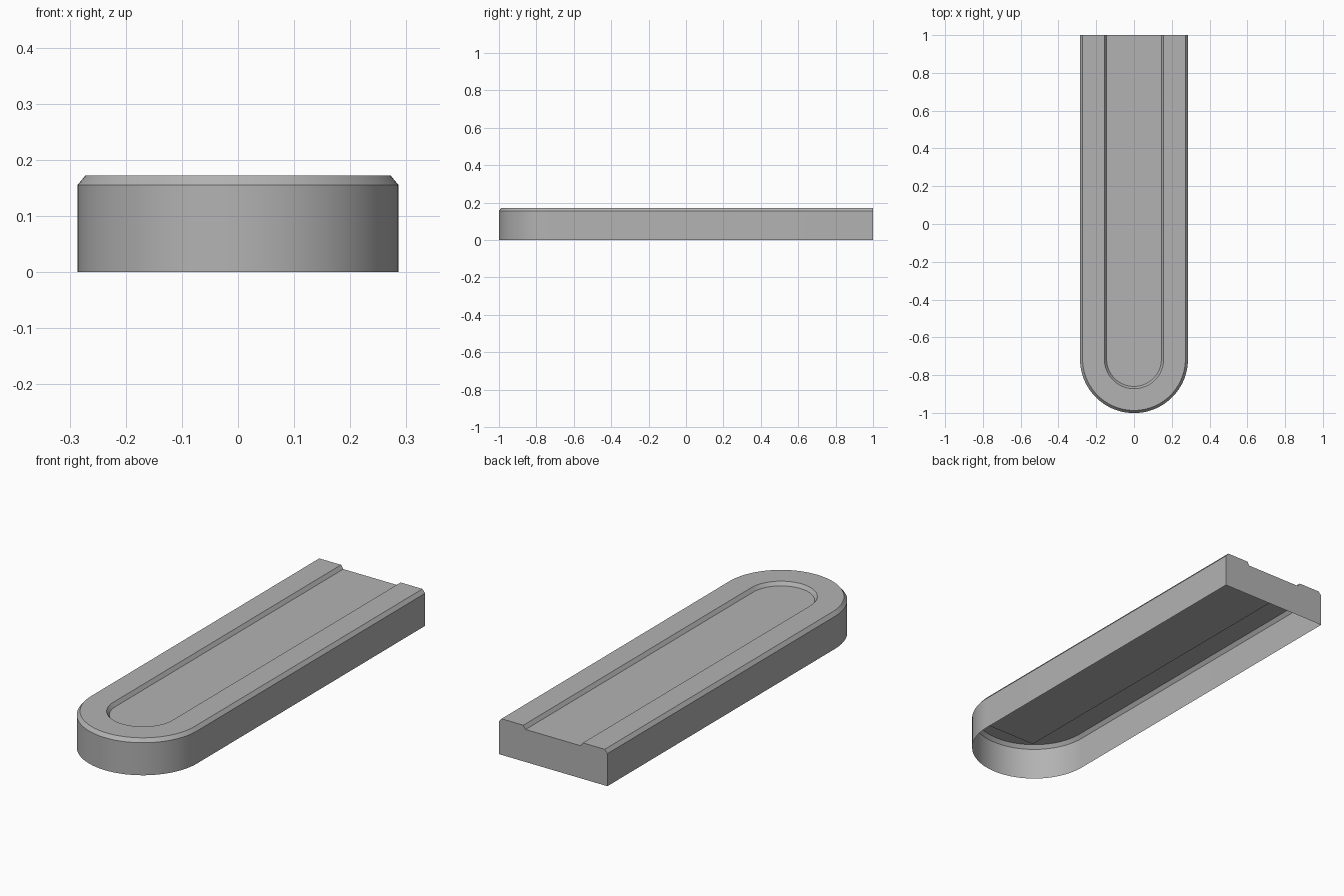
import bpy, bmesh, math

cube = bpy.data.objects.get("Cube")
if cube:
    bpy.data.objects.remove(cube, do_unlink=True)

BACK, ARC_Y, SEGMENTS = 1.0, -0.715, 48

grey = bpy.data.materials.new("plain grey")
grey.use_nodes = True
colour = (0.45, 0.45, 0.45, 1)
grey.diffuse_color = colour
grey.node_tree.nodes["Principled BSDF"].inputs["Base Color"].default_value = colour


def add_object(name, bm):
    mesh = bpy.data.meshes.new(name)
    bm.to_mesh(mesh)
    bm.free()
    mesh.materials.append(grey)
    obj = bpy.data.objects.new(name, mesh)
    bpy.context.collection.objects.link(obj)
    return obj


def u_path(bm, radius, z):
    """U-shaped row of vertices: left straight, round front, right straight."""
    points = [(-radius, BACK)]
    for i in range(SEGMENTS + 1):
        a = math.pi + math.pi * i / SEGMENTS
        points.append((radius * math.cos(a), ARC_Y + radius * math.sin(a)))
    points.append((radius, BACK))
    return [bm.verts.new((x, y, z)) for x, y in points]


# Open-bottomed shell: side wall, outer bevel, flat rim, sloped recess edge
profile = [(0.286, 0), (0.286, 0.155), (0.272, 0.172), (0.157, 0.172), (0.145, 0.155)]
bm = bmesh.new()
rows = [u_path(bm, r, z) for r, z in profile]
for low, high in zip(rows, rows[1:]):
    for i in range(len(low) - 1):
        bm.faces.new((low[i], low[i + 1], high[i + 1], high[i]))

# Flat back wall following the same profile
bm.faces.new([row[0] for row in rows] + [row[-1] for row in reversed(rows)])
shell = add_object("tray_shell", bm)
bpy.context.view_layer.objects.active = shell
shell.select_set(True)
bpy.ops.object.shade_smooth_by_angle(angle=math.radians(25))

# Rectangular floor of the recess, tucked under the rim at the front
bm = bmesh.new()
bm.faces.new([bm.verts.new((x, y, 0.155)) for x, y in
              ((-0.147, -0.9), (0.147, -0.9), (0.147, BACK), (-0.147, BACK))])
add_object("recess_floor", bm)
